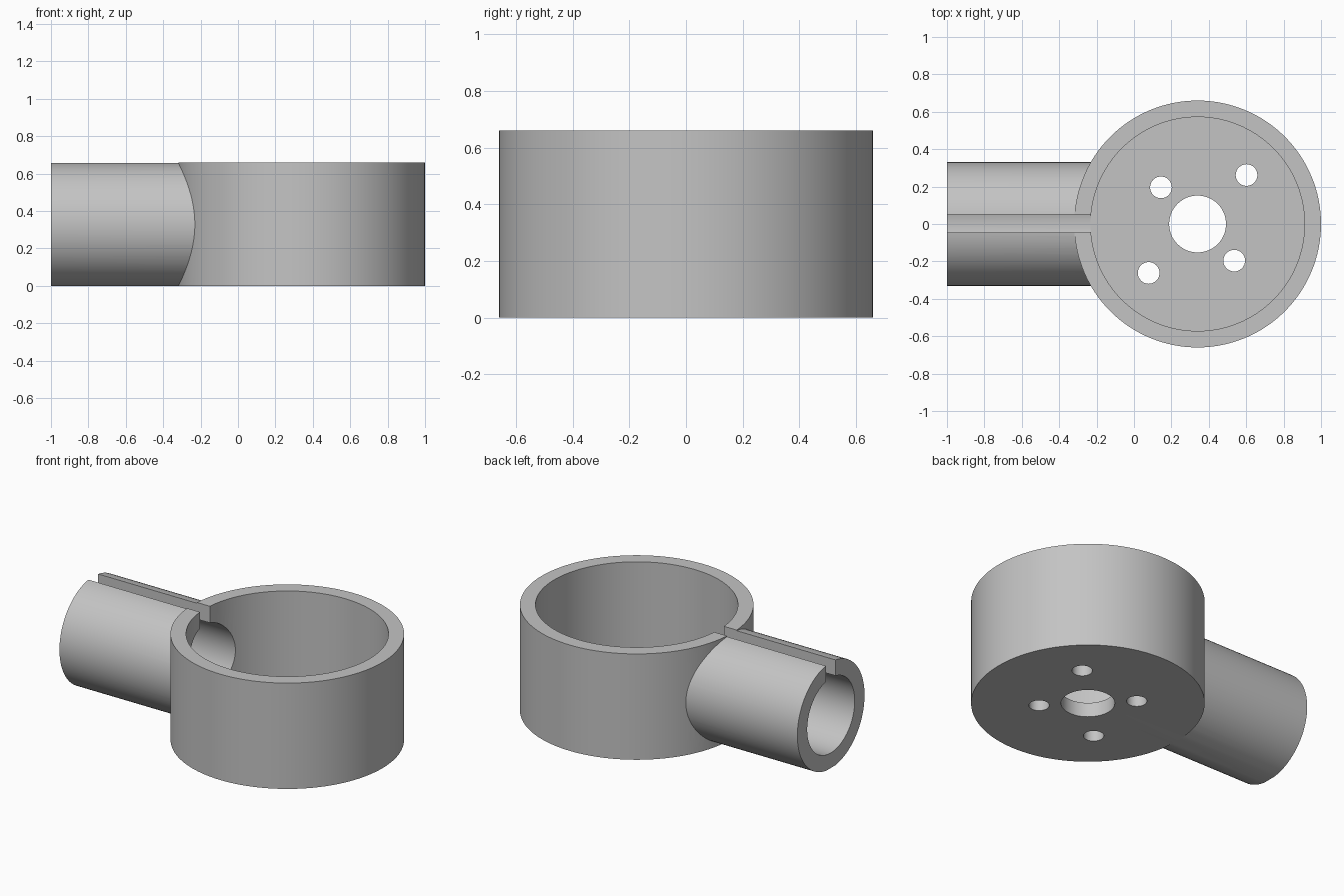
import bpy
import math

old = bpy.data.objects.get("Cube")
if old:
    bpy.data.objects.remove(old, do_unlink=True)

CUP_X, CUP_R, HEIGHT = 0.34, 0.66, 0.66
WALL, FLOOR = 0.088, 0.09
TUBE_Z, TUBE_R, BORE_R = 0.328, 0.331, 0.234

grey = bpy.data.materials.new("light grey")
grey.use_nodes = True
grey.diffuse_color = (0.55, 0.55, 0.55, 1)
grey.node_tree.nodes["Principled BSDF"].inputs["Base Color"].default_value = grey.diffuse_color


def upright(name, x, y, radius, z0, z1, sides=128):
    bpy.ops.mesh.primitive_cylinder_add(
        vertices=sides, radius=radius, depth=z1 - z0, location=(x, y, (z0 + z1) / 2))
    obj = bpy.context.object
    obj.name = name
    return obj


def lengthwise(name, radius, x0, x1, sides=96):
    bpy.ops.mesh.primitive_cylinder_add(
        vertices=sides, radius=radius, depth=x1 - x0,
        location=((x0 + x1) / 2, 0, TUBE_Z), rotation=(0, math.pi / 2, 0))
    obj = bpy.context.object
    obj.name = name
    return obj


def box(name, x0, x1, y0, y1, z0, z1):
    bpy.ops.mesh.primitive_cube_add(
        size=1, location=((x0 + x1) / 2, (y0 + y1) / 2, (z0 + z1) / 2))
    obj = bpy.context.object
    obj.name = name
    obj.scale = (x1 - x0, y1 - y0, z1 - z0)
    return obj


def combine(target, tool, operation):
    tool.hide_render = True
    bpy.context.view_layer.objects.active = target
    mod = target.modifiers.new("combine", "BOOLEAN")
    mod.operation = operation
    mod.solver = "EXACT"
    mod.object = tool
    bpy.ops.object.modifier_apply(modifier=mod.name)
    bpy.data.objects.remove(tool, do_unlink=True)


# Solid cup and side tube, with the tube trimmed flat underneath
holder = upright("cup_with_side_tube", CUP_X, 0, CUP_R, 0, HEIGHT)
tube = lengthwise("side_tube", TUBE_R, -1, CUP_X)
combine(tube, box("underside_cutter", -2, 2, -1, 1, -1, 0), "DIFFERENCE")
combine(holder, tube, "UNION")

# Cup cavity, tube bore and the slot along the top of the tube
cutters = [
    upright("cavity_cutter", CUP_X, 0, CUP_R - WALL, FLOOR, 1),
    lengthwise("bore_cutter", BORE_R, -1.2, CUP_X),
    box("slot_cutter", -1.2, CUP_X, -0.045, 0.05, TUBE_Z, 1),
    upright("centre_hole_cutter", CUP_X, 0, 0.152, -0.2, 0.3, 64),
]

# Screw holes in the floor, on two diagonals
for i, reach in enumerate((0.37, 0.277, 0.37, 0.277)):
    a = math.radians(45 + 90 * i)
    cutters.append(upright("screw_hole_cutter", CUP_X + reach * math.cos(a),
                           reach * math.sin(a), 0.058, -0.2, 0.3, 32))
for cutter in cutters:
    combine(holder, cutter, "DIFFERENCE")

# One material, smooth curved walls and sharp edges
holder.data.materials.clear()
holder.data.materials.append(grey)
bpy.ops.object.select_all(action="DESELECT")
holder.select_set(True)
bpy.context.view_layer.objects.active = holder
bpy.ops.object.shade_smooth_by_angle(angle=math.radians(25))
